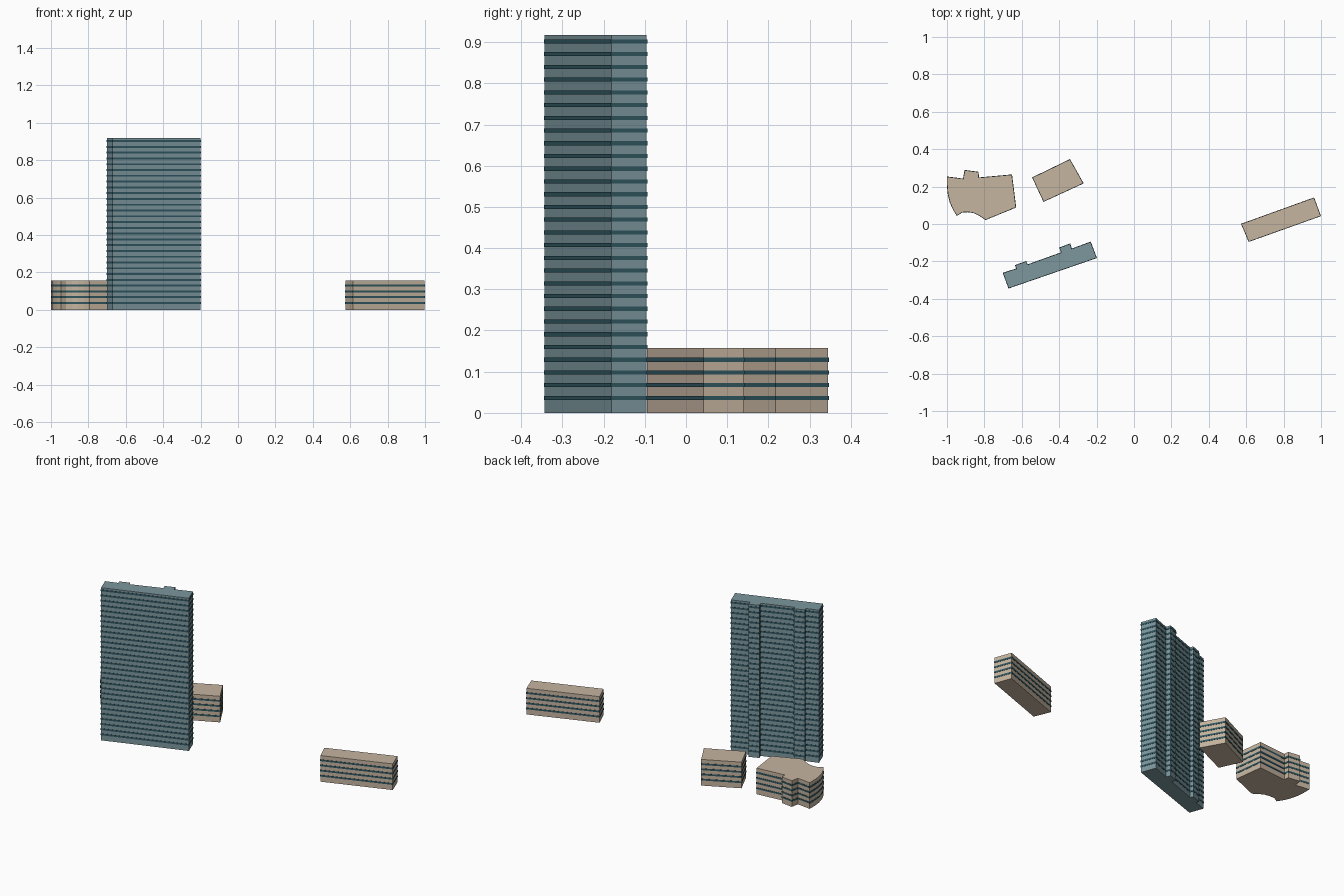
import bpy, bmesh
from mathutils import Vector

if "Cube" in bpy.data.objects:
    bpy.data.objects.remove(bpy.data.objects["Cube"])

FLOOR, FIRST, BAND, PROUD = 0.0309, 0.0364, 0.010, 0.0015


def material(name, rgb):
    m = bpy.data.materials.new(name)
    m.diffuse_color = (*rgb, 1)
    m.use_nodes = True
    m.node_tree.nodes["Principled BSDF"].inputs["Base Color"].default_value = m.diffuse_color
    return m


stone = material("beige_stone", (0.56, 0.46, 0.35))
cladding = material("teal_cladding", (0.20, 0.31, 0.34))
glass = material("dark_glass", (0.03, 0.095, 0.12))


def inset(points, d):
    """Mitred inset of a counter-clockwise outline."""
    out = []
    for i, p in enumerate(points):
        a = (p - points[i - 1]).normalized()
        b = (points[(i + 1) % len(points)] - p).normalized()
        na, nb = Vector((-a.y, a.x)), Vector((-b.y, b.x))
        out.append(p + (na + nb) * d / (1 + na.dot(nb)))
    return out


def ring(bm, points, z):
    return [bm.verts.new((p.x, p.y, z)) for p in points]


def bridge(bm, a, b):
    for i in range(len(a)):
        j = (i + 1) % len(a)
        bm.faces.new((a[i], a[j], b[j], b[i]))


def finish(bm, name, mat):
    mesh = bpy.data.meshes.new(name)
    bm.to_mesh(mesh)
    bm.free()
    mesh.materials.append(mat)
    bpy.context.collection.objects.link(bpy.data.objects.new(name, mesh))


def building(name, outline, height, floors, mat):
    outer = [Vector(p) for p in outline]
    area = sum(outer[i - 1].cross(outer[i]) for i in range(len(outer)))
    if area < 0:
        outer.reverse()
    wall = inset(outer, PROUD)

    # solid block with roof and underside
    bm = bmesh.new()
    low, top = ring(bm, wall, 0), ring(bm, wall, height)
    bridge(bm, low, top)
    bm.faces.new(top)
    bm.faces.new(low[::-1])
    finish(bm, name + "_walls", mat)

    # slightly raised window strip around every floor
    bm = bmesh.new()
    for k in range(floors):
        z0 = FIRST + k * FLOOR - BAND / 2
        z1 = z0 + BAND
        rings = [ring(bm, wall, z0), ring(bm, outer, z0),
                 ring(bm, outer, z1), ring(bm, wall, z1)]
        for a, b in zip(rings, rings[1:]):
            bridge(bm, a, b)
    finish(bm, name + "_windows", glass)


# tall slab with two shallow bays on its back
building("tower", [
    (-0.702, -0.261), (-0.671, -0.345), (-0.198, -0.182), (-0.231, -0.094),
    (-0.332, -0.131), (-0.341, -0.104), (-0.400, -0.126), (-0.391, -0.152),
    (-0.569, -0.216), (-0.576, -0.198), (-0.637, -0.220), (-0.630, -0.238)],
    0.917, 29, cladding)

# low block with curved west and south sides and a rear bay
building("curved_block", [
    (-1.0, 0.254), (-0.914, 0.243), (-0.906, 0.289), (-0.831, 0.279),
    (-0.829, 0.249), (-0.652, 0.265), (-0.630, 0.088), (-0.794, 0.021),
    (-0.824, 0.042), (-0.856, 0.058), (-0.888, 0.063), (-0.918, 0.061),
    (-0.947, 0.043), (-0.969, 0.079), (-0.985, 0.115), (-0.996, 0.160),
    (-1.0, 0.205)], 0.157, 4, stone)

# low rectangular blocks
building("middle_block", [
    (-0.545, 0.249), (-0.484, 0.118), (-0.269, 0.217), (-0.342, 0.347)],
    0.157, 4, stone)
building("east_block", [
    (0.572, 0.001), (0.613, -0.096), (1.0, 0.042), (0.963, 0.142)],
    0.157, 4, stone)
